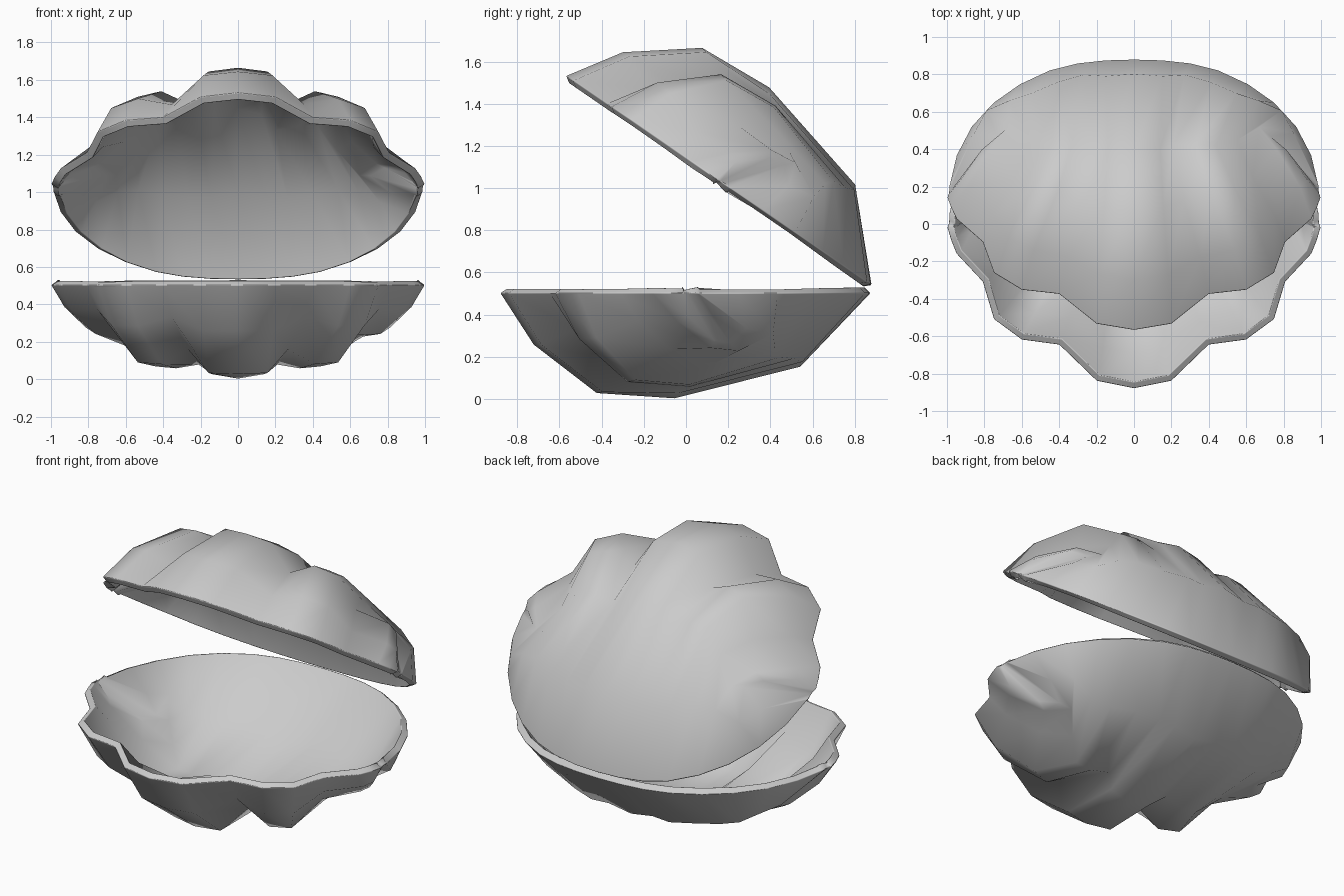
import bpy, bmesh, math
from mathutils import Matrix, Vector

cube = bpy.data.objects.get("Cube")
if cube:
    bpy.data.objects.remove(cube)

# One flat grey for the whole shell
grey = bpy.data.materials.new("shell_grey")
grey.use_nodes = True
colour = (0.6, 0.6, 0.6, 1)
grey.diffuse_color = colour
grey.node_tree.nodes["Principled BSDF"].inputs["Base Color"].default_value = colour

RIM_Z = 0.502
# Ribs from the scalloped front lip to the hinge side: front x, front y,
# back x, back y, x at the deepest point, depth, valley strength, y shift
RIBS = [
    (0, -.88, 0, .875, 0, .499, 0, 0),
    (.2, -.84, .15, .87, .14, .475, -.3, 0),
    (.4, -.647, .3, .85, .21, .424, 1, -.02),
    (.6, -.62, .45, .805, .33, .444, 0, -.03),
    (.75, -.51, .61, .715, .44, .434, 0, -.05),
    (.81, -.31, .75, .595, .55, .344, 1, 0),
    (.95, -.16, .87, .435, .67, .274, 0, .13),
    (.98, -.085, .95, .25, .73, .237, 0, .14),
    (1, -.02, .985, .07, .99, 0, 0, 0),
]
# Stations along each rib: distance, depth fraction, inward pull, valley lift
STATIONS = [(0, 0, 0, 0), (.09, .49, .2, .04), (.26, .95, .65, .06),
            (.47, 1, 1, 0), (.81, .7, .45, -.03), (1, 0, 0, 0)]


def rib_point(rib, station, side):
    fx, fy, bx, by, mid_x, depth, valley, shift = rib
    u, d, pull, lift = station
    x = fx + (bx - fx) * u
    x += (mid_x - x) * pull
    y = fy + (by - fy) * u + shift * d
    return Vector((side * x, y, RIM_Z - depth * d + valley * lift))


def build_shell(name, matrix, flip):
    # Ribbed bowl
    columns = [(r, -1) for r in reversed(RIBS[1:])] + [(r, 1) for r in RIBS]
    bm = bmesh.new()
    grid = [[bm.verts.new(matrix @ rib_point(r, s, side)) for s in STATIONS]
            for r, side in columns]
    for a, b in zip(grid, grid[1:]):
        for j in range(len(STATIONS) - 1):
            face = bm.faces.new((a[j], a[j + 1], b[j + 1], b[j]))
            face.smooth = True
            if flip:
                face.normal_flip()
    weight = bm.edges.layers.float.new("bevel_weight_edge")
    for edge in bm.edges:
        edge[weight] = float(edge.is_boundary)
    mesh = bpy.data.meshes.new(name)
    bm.to_mesh(mesh)
    bm.free()
    mesh.materials.append(grey)
    bowl = bpy.data.objects.new(name, mesh)
    bpy.context.collection.objects.link(bowl)

    # Thick wall, with a softened lip around the opening
    wall = bowl.modifiers.new("wall", 'SOLIDIFY')
    wall.thickness = 0.042
    wall.offset = -1
    lip = bowl.modifiers.new("lip", 'BEVEL')
    lip.limit_method = 'WEIGHT'
    lip.width = 0.01
    lip.segments = 2
    lip.harden_normals = True


# Lower half, and its mirrored twin swung open at the hinge
build_shell("lower_shell", Matrix(), False)
hinge = Vector((0, .875, RIM_Z))
opened = (Matrix.Translation(hinge + Vector((0, .005, .038)))
          @ Matrix.Rotation(math.radians(-34.4), 4, 'X')
          @ Matrix.Diagonal((1, 1, -1, 1)) @ Matrix.Translation(-hinge))
build_shell("upper_shell", opened, True)
